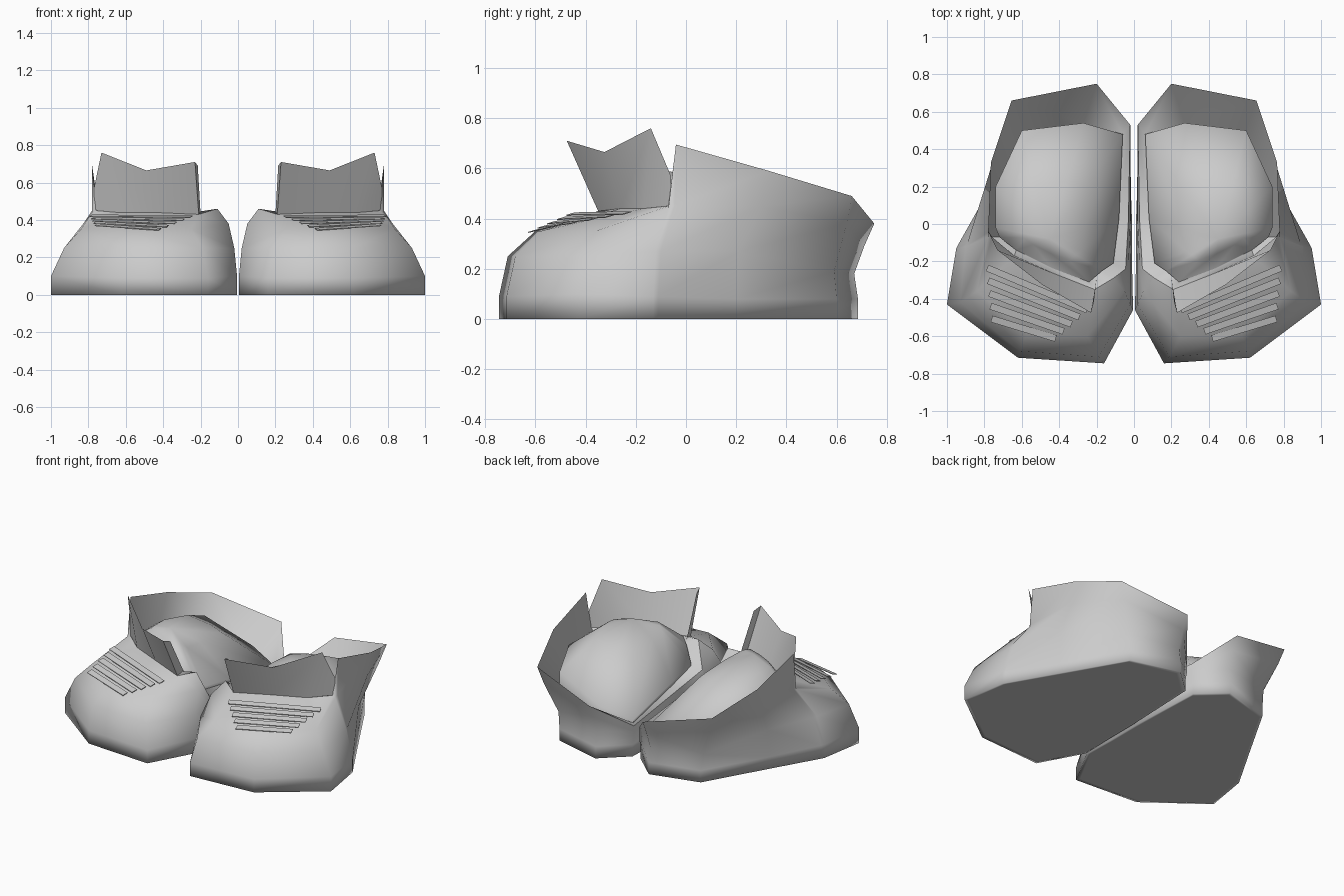
import bpy
import math
from mathutils import Vector

cube = bpy.data.objects.get("Cube")
if cube:
    bpy.data.objects.remove(cube, do_unlink=True)

grey = bpy.data.materials.new("light_grey")
grey.use_nodes = True
grey.diffuse_color = (0.6, 0.6, 0.6, 1)
grey.node_tree.nodes["Principled BSDF"].inputs["Base Color"].default_value = (0.6, 0.6, 0.6, 1)


def build(name, verts, faces, angle):
    """Make a part of the left shoe and mirror it to the right one."""
    mesh = bpy.data.meshes.new(name)
    mesh.from_pydata([tuple(v) for v in verts], [], faces)
    mesh.materials.append(grey)
    obj = bpy.data.objects.new(name, mesh)
    bpy.context.collection.objects.link(obj)
    bpy.ops.object.select_all(action='DESELECT')
    obj.select_set(True)
    bpy.context.view_layer.objects.active = obj
    bpy.ops.object.shade_smooth_by_angle(angle=math.radians(angle))
    mirror = obj.modifiers.new("Mirror", 'MIRROR')
    mirror.use_mirror_merge = False
    return obj


def loft(rings, closed=True):
    """Quads between equal rings of points."""
    n = len(rings[0])
    verts = [p for ring in rings for p in ring]
    faces = []
    for r in range(len(rings) - 1):
        for i in range(n if closed else n - 1):
            j = (i + 1) % n
            faces.append((r * n + i, r * n + j, (r + 1) * n + j, (r + 1) * n + i))
    return verts, faces


# Shoe shell: columns around the shoe, each from sole rim to top edge
columns = [
    [(.16, -.745, .09), (.19, -.71, .25), (.25, -.60, .35), (.21, -.35, .43)],   # inner toe
    [(.62, -.715, .09), (.61, -.68, .25), (.57, -.58, .35), (.44, -.26, .44)],   # outer toe
    [(1.0, -.43, .10), (.93, -.42, .25), (.84, -.36, .35), (.64, -.17, .44)],    # outer ball
    [(.95, -.13, .09), (.90, -.12, .27), (.78, -.07, .44), (.76, -.07, .45)],    # collar notch
    [(.94, -.11, .09), (.89, -.10, .27), (.78, -.045, .45), (.78, -.04, .695)],  # collar peak
    [(.76, .20, .08), (.76, .21, .27), (.765, .30, .45), (.765, .33, .59)],      # outer side
    [(.53, .60, .08), (.545, .59, .19), (.62, .64, .38), (.655, .66, .49)],      # outer heel
    [(.20, .685, .08), (.20, .67, .18), (.20, .71, .29), (.20, .75, .38)],       # inner heel
    [(.03, .53, .08), (.02, .53, .13), (.02, .53, .17), (.02, .53, .21)],        # inner back
    [(.01, .0, .10), (.015, .0, .17), (.02, .0, .22), (.03, .02, .27)],          # inner side
    [(.01, -.24, .10), (.02, -.24, .20), (.03, -.24, .25), (.045, -.24, .29)],   # inner dip
    [(.005, -.46, .10), (.02, -.43, .25), (.05, -.36, .38), (.11, -.29, .46)],   # inner ball
]
rings = [list(r) for r in zip(*columns)]
sole = [(x, y, 0) for x, y, z in rings[0]]
inset = [(.45 + (x - .45) * .96, -.05 + (y + .05) * .96, 0) for x, y, z in sole]
verts, faces = loft([inset, sole] + rings)
faces.append(tuple(reversed(range(len(columns)))))
build("shoe_shell", verts, faces, 95)

# Lining drops from the collar to a valley, then swells into a rounded filling
rim = [(.24, -.31, .44), (.44, -.235, .45), (.63, -.14, .45), (.72, -.07, .44),
       (.74, -.02, .44), (.74, .20, .44), (.60, .50, .41), (.27, .54, .28),
       (.06, .48, .22), (.08, .03, .30), (.11, -.21, .33), (.17, -.25, .42)]
drop = [0, 0, 0, .05, .08, .08, .13, .08, .02, .02, .02, .02]
valley = [(x, y, z - d) for (x, y, z), d in zip(rim, drop)]
peak = Vector((.45, -.08, .59))
upper = []
for p in rim:
    q = Vector(p).lerp(peak, .5)
    q.z = p[2] + (peak.z - p[2]) * .75
    upper.append(q)
verts, faces = loft([rings[-1], valley, rim, upper])
n = len(rim)
verts.append(peak)
faces += [(3 * n + i, 3 * n + (i + 1) % n, 4 * n) for i in range(n)]
build("inner_filling", verts, faces, 60)

# Upright tongue with a pointed top edge
low = [(.20, -.29, .43), (.21, -.35, .43), (.44, -.26, .44), (.64, -.17, .44), (.77, -.06, .45)]
top = [(.215, -.42, .69), (.23, -.475, .71), (.49, -.325, .665), (.73, -.14, .76), (.77, -.06, .57)]
verts, faces = loft([low, top], closed=False)
build("tongue", verts, faces, 90)

# Five slanted lace strips across the front
verts, faces = [], []
for k in range(5):
    outer = Vector((.785 - .006 * k, -.235 - .068 * k, .422 - .012 * k))
    inner = Vector((.25 + .042 * k, -.46 - .038 * k, .418 - .017 * k))
    across = Vector((0, 0, 1)).cross(inner - outer).normalized() * .018
    across.z = -.005
    up = Vector((0, 0, .002))
    b = len(verts)
    for h in (-up, up):
        verts += [outer - across + h, inner - across + h, inner + across + h, outer + across + h]
    faces += [(b + 3, b + 2, b + 1, b), (b + 4, b + 5, b + 6, b + 7)]
    faces += [(b + i, b + (i + 1) % 4, b + 4 + (i + 1) % 4, b + 4 + i) for i in range(4)]
build("lace_strips", verts, faces, 30)
